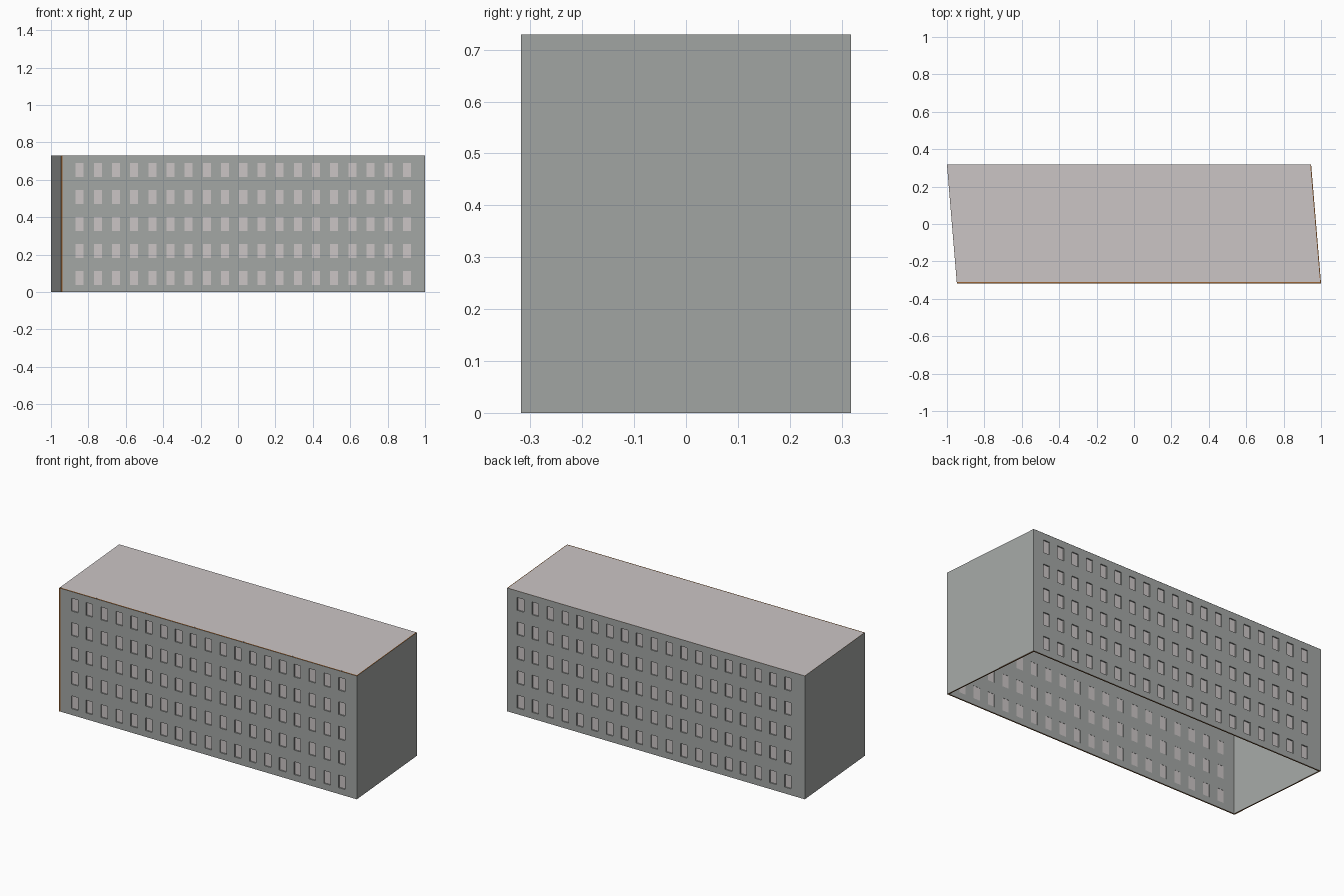
import bpy, bmesh
from mathutils import Vector

if "Cube" in bpy.data.objects:
    bpy.data.objects.remove(bpy.data.objects["Cube"])

H = 0.73            # building height
T = 0.008           # wall thickness
RECESS = 0.007      # depth of window panes
YF, X0, X1 = 0.318, 0.947, 1.0
COLS, ROWS = 19, 5
WIN_W, WIN_H = 0.043, 0.075


def material(name, rgb):
    m = bpy.data.materials.new(name)
    m.diffuse_color = (*rgb, 1)
    m.use_nodes = True
    m.node_tree.nodes["Principled BSDF"].inputs["Base Color"].default_value = m.diffuse_color
    return m


GREY = material("wall_grey", (0.37, 0.385, 0.375))
PALE = material("pale_roof_and_panes", (0.60, 0.56, 0.56))
BROWN = material("brown_rim", (0.33, 0.13, 0.035))


def finish(name, bm, mats):
    me = bpy.data.meshes.new(name)
    bm.to_mesh(me)
    bm.free()
    for m in mats:
        me.materials.append(m)
    ob = bpy.data.objects.new(name, me)
    bpy.context.collection.objects.link(ob)
    return ob


def wall(name, outer, inner, win_x=()):
    """Upright slab between outer and inner lines; optional recessed windows at given x."""
    (oa, ob), (ia, ib) = outer, inner
    top = H - 0.0006
    stations = [(Vector(oa), Vector(ia))]
    for cx in win_x:
        for s in (-1, 1):
            x = cx + s * WIN_W / 2 * (1 if ob[0] > oa[0] else -1)
            stations.append((Vector((x, oa[1])), Vector((x, ia[1]))))
    stations.append((Vector(ob), Vector(ib)))
    zs = [0]
    if win_x:
        for r in range(ROWS):
            c = 0.075 + r * 0.1443
            zs += [c - WIN_H / 2, c + WIN_H / 2]
    zs.append(top)

    bm = bmesh.new()

    def p(i, j, d):
        o, n = stations[i]
        return (*o.lerp(n, d), zs[j])

    def quad(pts, mat=0):
        bm.faces.new([bm.verts.new(q) for q in pts]).material_index = mat

    nx, nz = len(stations) - 1, len(zs) - 1
    for i in range(nx):
        # brown bottom and top rims
        quad([p(i, 0, 0), p(i, 0, 1), p(i + 1, 0, 1), p(i + 1, 0, 0)], 2)
        quad([p(i, nz, 0), p(i + 1, nz, 0), p(i + 1, nz, 1), p(i, nz, 1)], 2)
        for j in range(nz):
            a, b, c, d = (i, j), (i + 1, j), (i + 1, j + 1), (i, j + 1)
            if i % 2 and j % 2:
                # window: pane and four reveals
                k = RECESS / T
                quad([p(*q, k) for q in (a, b, c, d)], 1)
                for q, r in ((a, b), (b, c), (c, d), (d, a)):
                    quad([p(*q, 0), p(*r, 0), p(*r, 1), p(*q, 1)])
            else:
                quad([p(*q, 0) for q in (a, b, c, d)])
                quad([p(*q, 1) for q in (d, c, b, a)])
    # brown end rims
    quad([p(0, 0, 0), p(0, nz, 0), p(0, nz, 1), p(0, 0, 1)], 2)
    quad([p(nx, 0, 0), p(nx, 0, 1), p(nx, nz, 1), p(nx, nz, 0)], 2)
    bmesh.ops.remove_doubles(bm, verts=bm.verts, dist=1e-5)
    return finish(name, bm, [GREY, PALE, BROWN])


# plan corners, outer and inner
fl, fr, br, bl = (-X0, -YF), (X1, -YF), (X0, YF), (-X1, YF)
ifl, ifr = (-X0 + T, -YF + T), (X1 - T, -YF + T)
ibr, ibl = (X0 - T, YF - T), (-X1 + T, YF - T)
butt = (-X0 + T, -YF)     # the left wall end shows on the front

front_x = [0.028 + (i - 9) * 0.0972 for i in range(COLS)]
back_x = [-0.0145 - (i - 9) * 0.0972 for i in range(COLS)]

wall("front_wall", (butt, fr), (ifl, ifr), front_x)
wall("right_wall", (fr, br), (ifr, ibr))
wall("back_wall", (br, bl), (ibr, ibl), back_x)
wall("left_wall", (bl, fl), (ibl, butt))

# flat roof, leaving the front and right rims exposed
bm = bmesh.new()
roof = [(-X0, -YF + 0.007), (X1 - 0.005, -YF + 0.007), (X0 - 0.005, YF), (-X1, YF)]
bm.faces.new([bm.verts.new((x, y, H)) for x, y in roof])
finish("roof", bm, [PALE])
